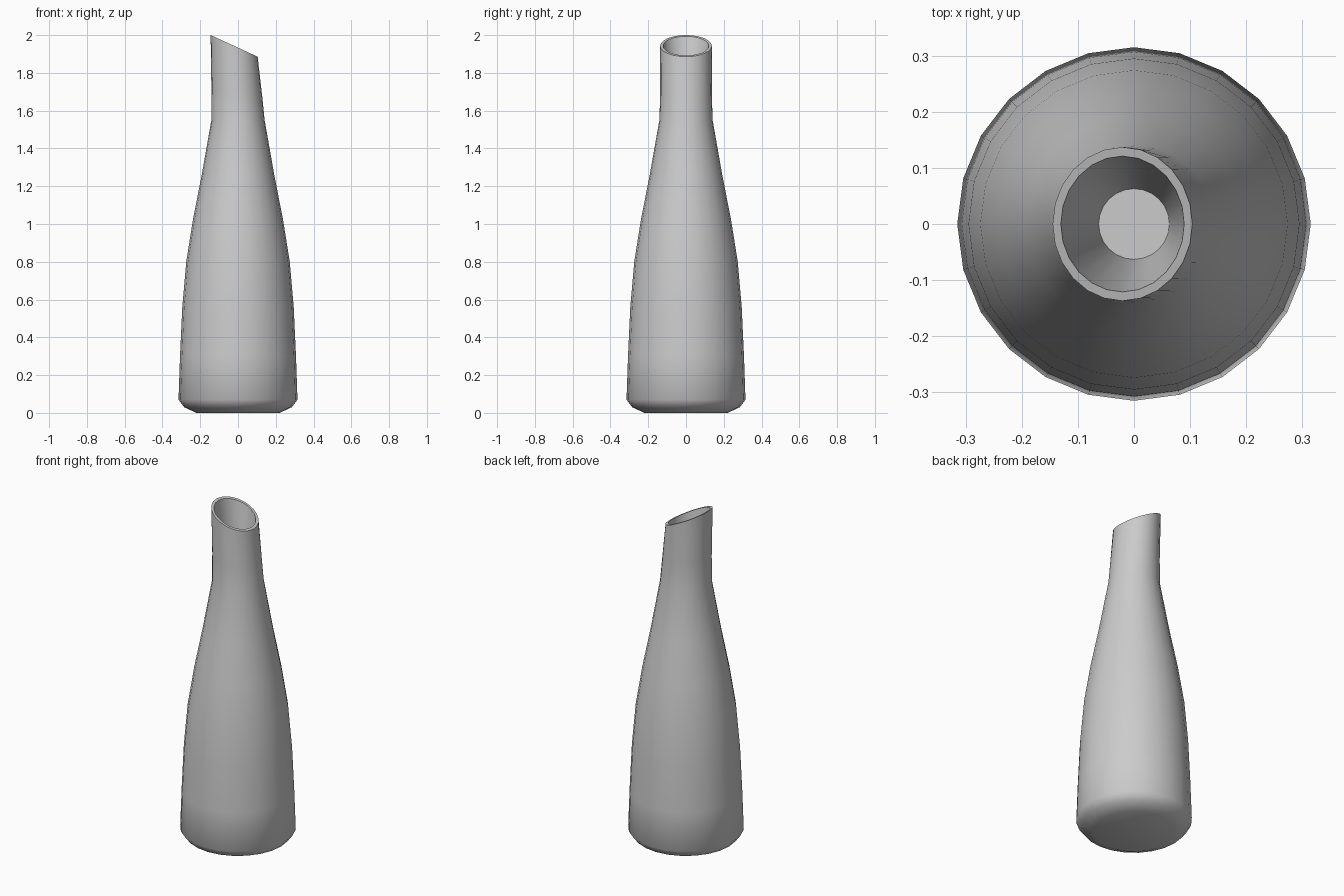
import bpy, bmesh
from math import sin, cos, pi, radians

if "Cube" in bpy.data.objects:
    bpy.data.objects.remove(bpy.data.objects["Cube"])

SIDES = 24
TILT = radians(24.7)

# rings: radius, centre x, centre z, tilt about y
outer = [(0.22, 0, 0.003, 0), (0.285, 0, 0.03, 0), (0.315, 0, 0.07, 0),
         (0.307, 0, 0.3, 0), (0.295, 0, 0.56, 0), (0.274, 0, 0.8, 0),
         (0.239, 0, 1.02, 0), (0.192, 0, 1.26, 0), (0.141, 0, 1.55, 0),
         (0.1365, -0.006, 1.69, TILT * 0.35), (0.137, -0.0205, 1.943, TILT)]
outer[0] = (0.22, 0, 0, 0)
# slanted lip, then the tapering hollow of the neck
inner = [(0.121, -0.0205, 1.943, TILT), (0.063, 0, 1.5, 0)]

bm = bmesh.new()


def ring(r, cx, cz, tilt):
    verts = []
    for i in range(SIDES):
        a = 2 * pi * i / SIDES
        x, y = r * cos(a), r * sin(a)
        verts.append(bm.verts.new((cx + x * cos(tilt), y, cz - x * sin(tilt))))
    return verts


# bottle skin from base to lip and down inside
rings = [ring(*p) for p in outer + inner]
for a, b in zip(rings, rings[1:]):
    for i in range(SIDES):
        j = (i + 1) % SIDES
        bm.faces.new((a[i], a[j], b[j], b[i]))
bm.faces.new(rings[0][::-1])
bm.faces.new(rings[-1])
bmesh.ops.recalc_face_normals(bm, faces=bm.faces)

mesh = bpy.data.meshes.new("bottle")
bm.to_mesh(mesh)
bm.free()
bottle = bpy.data.objects.new("bottle", mesh)
bpy.context.collection.objects.link(bottle)
bpy.context.view_layer.objects.active = bottle
bottle.select_set(True)
bpy.ops.object.shade_smooth_by_angle(angle=radians(42))
